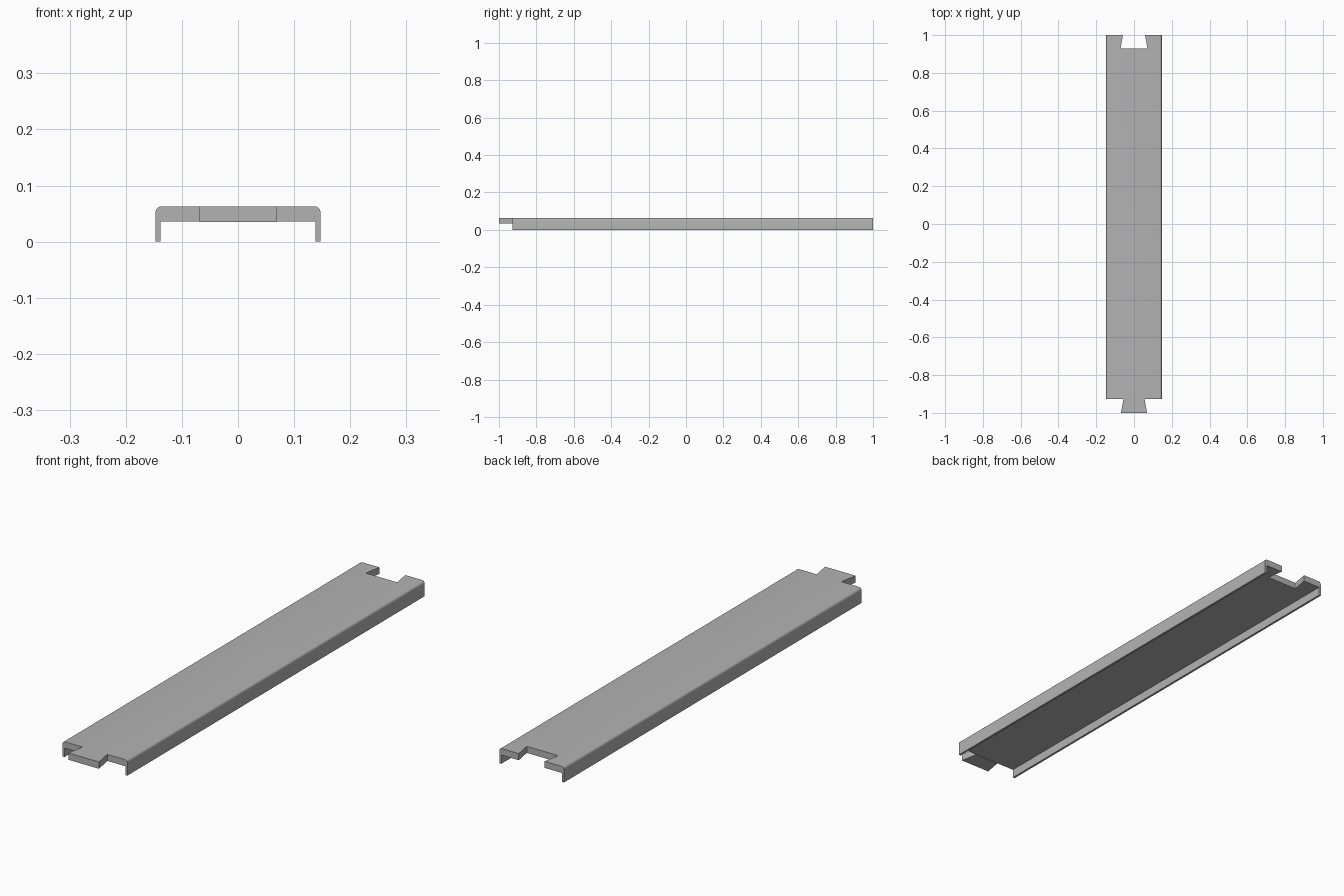
import bpy
import bmesh
import math
from mathutils import Vector

cube = bpy.data.objects.get("Cube")
if cube:
    bpy.data.objects.remove(cube, do_unlink=True)

HALF_W, TOP, UNDER, INNER = 0.147, 0.063, 0.036, 0.138
FRONT, BACK, SHOULDER, RADIUS = -1.0, 1.0, -0.927, 0.011

grey = bpy.data.materials.new("plain grey")
grey.use_nodes = True
colour = (0.45, 0.45, 0.45, 1)
grey.diffuse_color = colour
grey.node_tree.nodes["Principled BSDF"].inputs["Base Color"].default_value = colour


def prism(name, outline, sweep):
    """Extrude a closed 3D outline along a vector."""
    bm = bmesh.new()
    face = bm.faces.new([bm.verts.new(p) for p in outline])
    moved = bmesh.ops.extrude_face_region(bm, geom=[face])["geom"]
    bmesh.ops.translate(bm, vec=Vector(sweep),
                        verts=[v for v in moved if isinstance(v, bmesh.types.BMVert)])
    bmesh.ops.recalc_face_normals(bm, faces=bm.faces)
    mesh = bpy.data.meshes.new(name)
    bm.to_mesh(mesh)
    bm.free()
    mesh.materials.append(grey)
    obj = bpy.data.objects.new(name, mesh)
    bpy.context.collection.objects.link(obj)
    return obj


def dovetail(name, y0, half0, y1, half1, z0, z1):
    """Trapezoid block that widens or narrows along y."""
    outline = [(-half0, y0, z0), (half0, y0, z0), (half1, y1, z0), (-half1, y1, z0)]
    return prism(name, outline, (0, 0, z1 - z0))


# Channel section: right half with a rounded top corner, then mirrored
half = [(INNER, UNDER), (INNER, 0), (HALF_W, 0)]
for i in range(6):
    a = math.radians(18 * i)
    half.append((HALF_W - RADIUS + RADIUS * math.cos(a),
                 TOP - RADIUS + RADIUS * math.sin(a)))
section = half + [(-x, z) for x, z in reversed(half)]
channel = prism("channel_plank", [(x, SHOULDER, z) for x, z in section],
                (0, BACK - SHOULDER, 0))

# Dovetail notch cut in the back end
cutter = dovetail("notch_cutter", 0.93, 0.071, 1.01, 0.057, -0.1, 0.2)
cutter.hide_render = True
cutter.hide_set(True)
cut = channel.modifiers.new("notch", "BOOLEAN")
cut.operation = "DIFFERENCE"
cut.solver = "EXACT"
cut.object = cutter

# Dovetail tab on the front end
tab = dovetail("dovetail_tab", FRONT, 0.069, SHOULDER, 0.056, UNDER - 0.001, TOP)

# Smooth the rounded edges, keep the corners sharp
bpy.ops.object.select_all(action="DESELECT")
channel.select_set(True)
bpy.context.view_layer.objects.active = channel
bpy.ops.object.modifier_apply(modifier=cut.name)
bpy.data.objects.remove(cutter, do_unlink=True)
bpy.ops.object.shade_smooth_by_angle(angle=math.radians(30))
